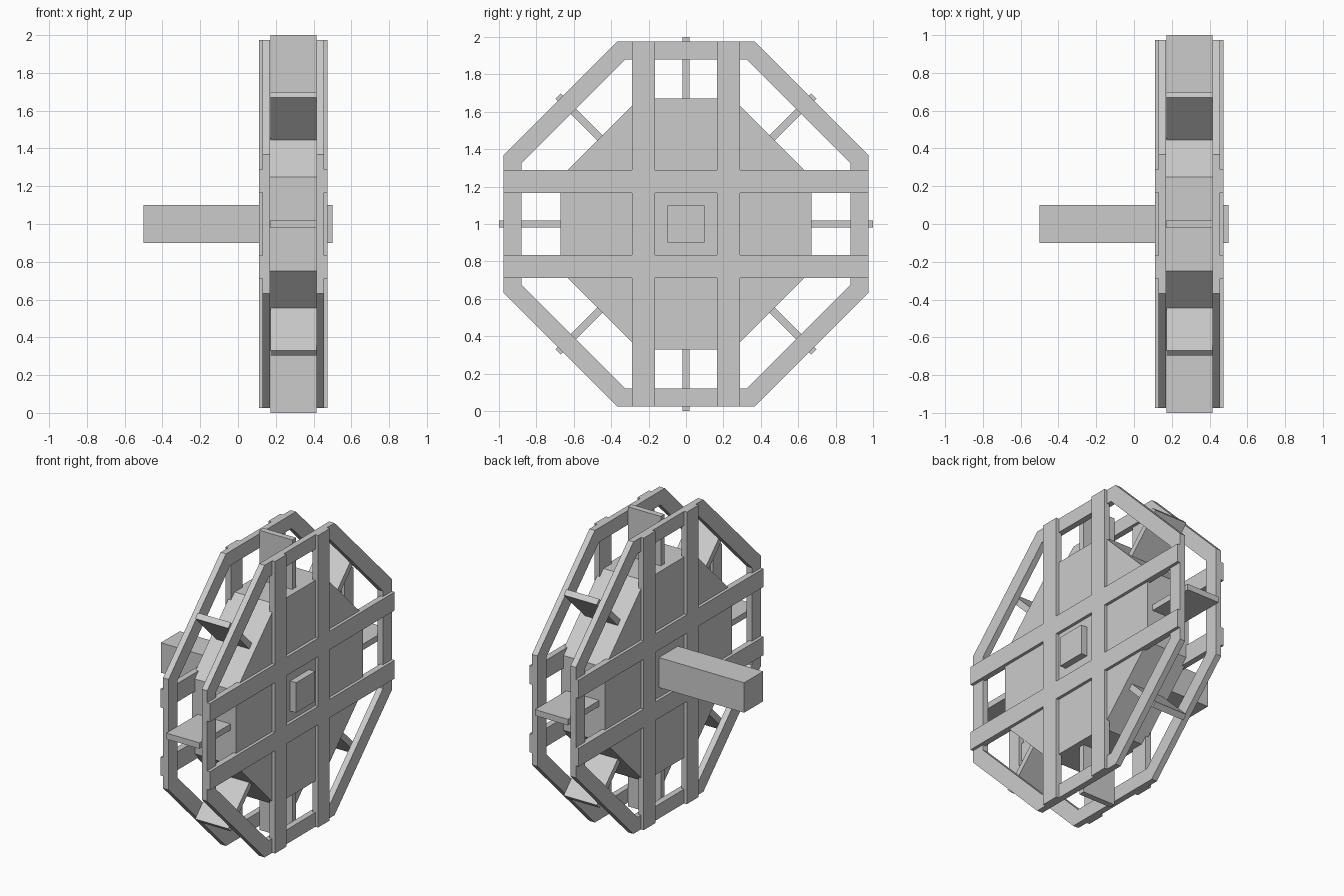
import bpy, bmesh
from math import pi
from mathutils import Matrix, Vector

if "Cube" in bpy.data.objects:
    bpy.data.objects.remove(bpy.data.objects["Cube"])

CX, CZ = 0.2925, 1.0          # wheel centre along the axle, and its height


def make_object(name, bm):
    bmesh.ops.recalc_face_normals(bm, faces=bm.faces)
    mesh = bpy.data.meshes.new(name)
    bm.to_mesh(mesh)
    bm.free()
    obj = bpy.data.objects.new(name, mesh)
    bpy.context.collection.objects.link(obj)
    return obj


def box(name, lo, hi, angle=0.0):
    """Box relative to the axle line (y, z from the wheel centre), turned about x."""
    lo, hi = Vector(lo), Vector(hi)
    bm = bmesh.new()
    bmesh.ops.create_cube(bm, size=1, matrix=Matrix.Translation((lo + hi) / 2) @ Matrix.Diagonal((*(hi - lo), 1)))
    bm.transform(Matrix.Translation((0, 0, CZ)) @ Matrix.Rotation(angle, 4, 'X'))
    return make_object(name, bm)


def octagon(flat, half):
    """Octagon with flats at distance flat and straight sides of half length half."""
    pts = []
    for a, b in ((1, 1), (-1, 1), (-1, -1), (1, -1)):
        corner = [(flat * a, half * b), (half * a, flat * b)]
        pts += corner if a * b > 0 else corner[::-1]
    return pts


def extrude_x(bm, faces, depth):
    geom = bmesh.ops.extrude_face_region(bm, geom=faces)['geom']
    bmesh.ops.translate(bm, vec=(depth, 0, 0), verts=[v for v in geom if isinstance(v, bmesh.types.BMVert)])


# Axle and octagonal hub
box("axle", (-0.5, -0.1, -0.1), (0.5, 0.1, 0.1))
bm = bmesh.new()
hub = bm.faces.new([bm.verts.new((0.13, y, z + CZ)) for y, z in octagon(0.67, 0.25)])
extrude_x(bm, [hub], 0.325)
make_object("hub", bm)

# Two rims, each braced by a lattice of four bars
for side, sign in (("left", -1), ("right", 1)):
    bm = bmesh.new()
    x = CX + sign * 0.1625
    outer = [bm.verts.new((x, y, z + CZ)) for y, z in octagon(0.975, 0.369)]
    inner = [bm.verts.new((x, y, z + CZ)) for y, z in octagon(0.88, 0.325)]
    faces = [bm.faces.new((outer[i - 1], outer[i], inner[i], inner[i - 1])) for i in range(8)]
    extrude_x(bm, faces, -sign * 0.04)
    make_object(f"{side}_rim", bm)

    x0, x1 = sorted((CX + sign * 0.1825, CX + sign * 0.1425))
    for k in range(4):
        box(f"{side}_bar_{k + 1}", (x0, -0.975, 0.166), (x1, 0.975, 0.289), k * pi / 2)

# Eight paddles; the diagonal ones sit slightly lower
for k in range(8):
    tip = 0.966 if k % 2 else 1.0
    box(f"paddle_{k + 1}", (0.172, -0.02, 0.6), (0.415, 0.02, tip), k * pi / 4)
